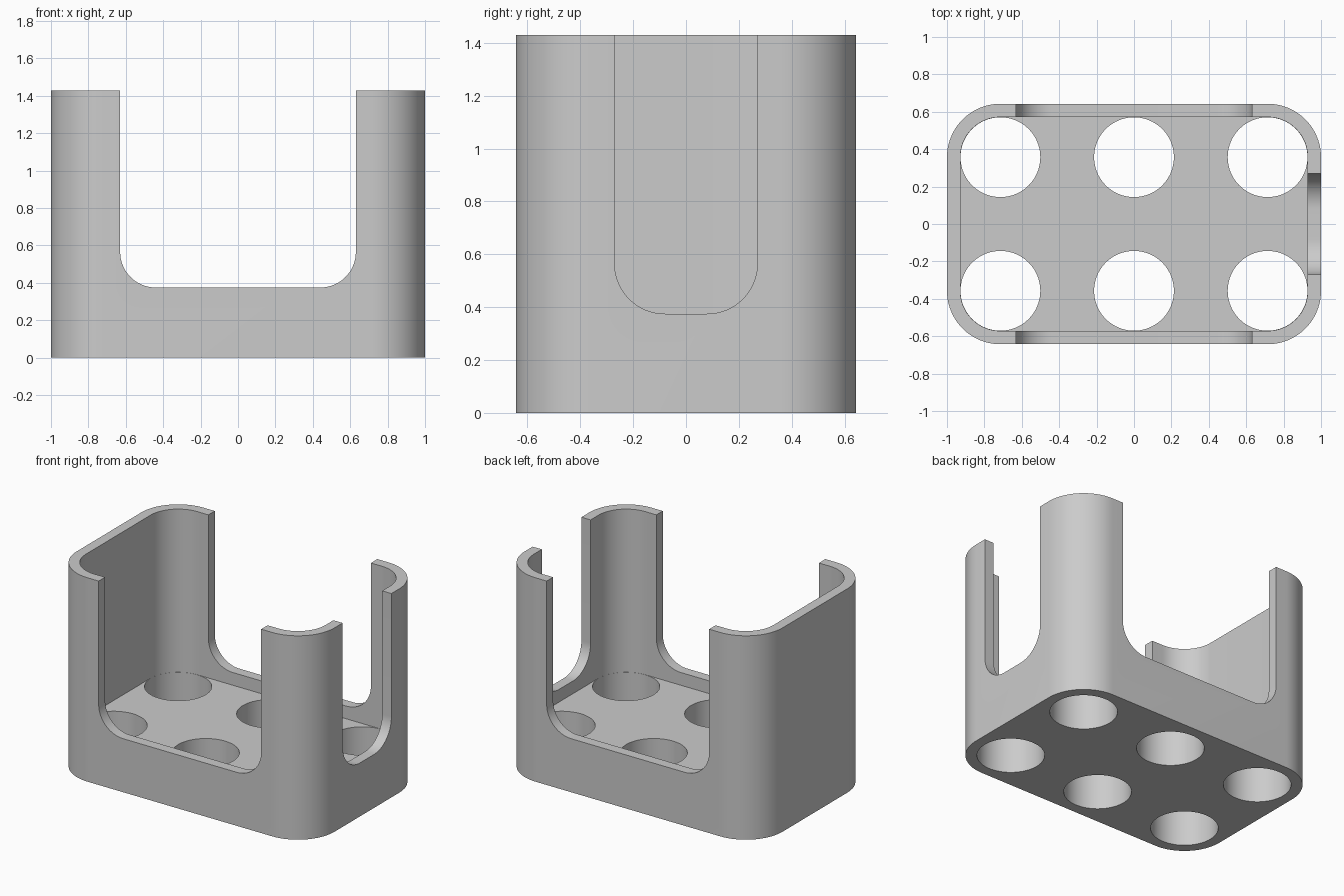
import bpy, bmesh, math
from mathutils import Matrix

cube = bpy.data.objects.get("Cube")
if cube:
    bpy.data.objects.remove(cube, do_unlink=True)

U = 1 / 14                      # wall thickness, the basic unit
HALF_X, HALF_Y = 14 * U, 9 * U
HEIGHT, FLOOR = 20 * U, 4 * U
CORNER = 4 * U
NOTCH_Z, NOTCH_R = 0.375, 0.19

plastic = bpy.data.materials.new("light_grey_plastic")
plastic.use_nodes = True
grey = (0.6, 0.6, 0.6, 1)
plastic.diffuse_color = grey
plastic.node_tree.nodes["Principled BSDF"].inputs["Base Color"].default_value = grey


def rounded_rect(hx, hy, r, steps=20):
    """Outline of a rectangle with round corners, counter-clockwise."""
    pts = []
    for q, (sx, sy) in enumerate([(1, 1), (-1, 1), (-1, -1), (1, -1)]):
        for i in range(steps + 1):
            a = math.pi / 2 * (q + i / steps)
            pts.append((sx * (hx - r) + r * math.cos(a), sy * (hy - r) + r * math.sin(a)))
    return pts


def circle(cx, cy, r, steps=80):
    return [(cx + r * math.cos(2 * math.pi * i / steps),
             cy + r * math.sin(2 * math.pi * i / steps)) for i in range(steps)]


def prism(name, outline, low, high, matrix=Matrix()):
    """Extrude an outline along its local z, then place it."""
    bm = bmesh.new()
    face = bm.faces.new([bm.verts.new((x, y, low)) for x, y in outline])
    moved = bmesh.ops.extrude_face_region(bm, geom=[face])["geom"]
    bmesh.ops.translate(bm, vec=(0, 0, high - low),
                        verts=[v for v in moved if isinstance(v, bmesh.types.BMVert)])
    bmesh.ops.recalc_face_normals(bm, faces=bm.faces)
    bm.transform(matrix)
    mesh = bpy.data.meshes.new(name)
    bm.to_mesh(mesh)
    bm.free()
    mesh.materials.append(plastic)
    obj = bpy.data.objects.new(name, mesh)
    bpy.context.collection.objects.link(obj)
    return obj


def notch(name, half_width, low, high, turn):
    """Round-bottomed slot cutter, open at the top, running along a wall's normal."""
    half_height = 0.8
    stand = Matrix.Rotation(math.pi / 2, 4, "X")
    lift = Matrix.Translation((0, 0, NOTCH_Z + half_height))
    return prism(name, rounded_rect(half_width, half_height, NOTCH_R), low, high,
                 lift @ Matrix.Rotation(turn, 4, "Z") @ stand)


# Solid outer body
body = prism("holder_body", rounded_rect(HALF_X, HALF_Y, CORNER), 0, HEIGHT)

# Cavity, six round floor holes, and the wall notches
cutters = [prism("cavity_cutter", rounded_rect(HALF_X - U, HALF_Y - U, CORNER - U),
                 FLOOR, HEIGHT + 0.2)]
for col in (-1, 0, 1):
    for row in (-1, 1):
        cutters.append(prism("hole_cutter", circle(col * 10 * U, row * 5 * U, 3 * U - 0.001),
                             -0.1, FLOOR + 0.03))
cutters.append(notch("front_back_notch_cutter", 0.63, -1, 1, 0))
cutters.append(notch("left_notch_cutter", 0.27, 0.8, 1.2, math.pi / 2))

bpy.ops.object.select_all(action="DESELECT")
bpy.context.view_layer.objects.active = body
body.select_set(True)
for cutter in cutters:
    cutter.hide_render = True
    mod = body.modifiers.new("cut", "BOOLEAN")
    mod.operation = "DIFFERENCE"
    mod.solver = "EXACT"
    mod.object = cutter
    bpy.ops.object.modifier_apply(modifier=mod.name)
    bpy.data.objects.remove(cutter, do_unlink=True)

bpy.ops.object.shade_smooth_by_angle(angle=math.radians(30))
